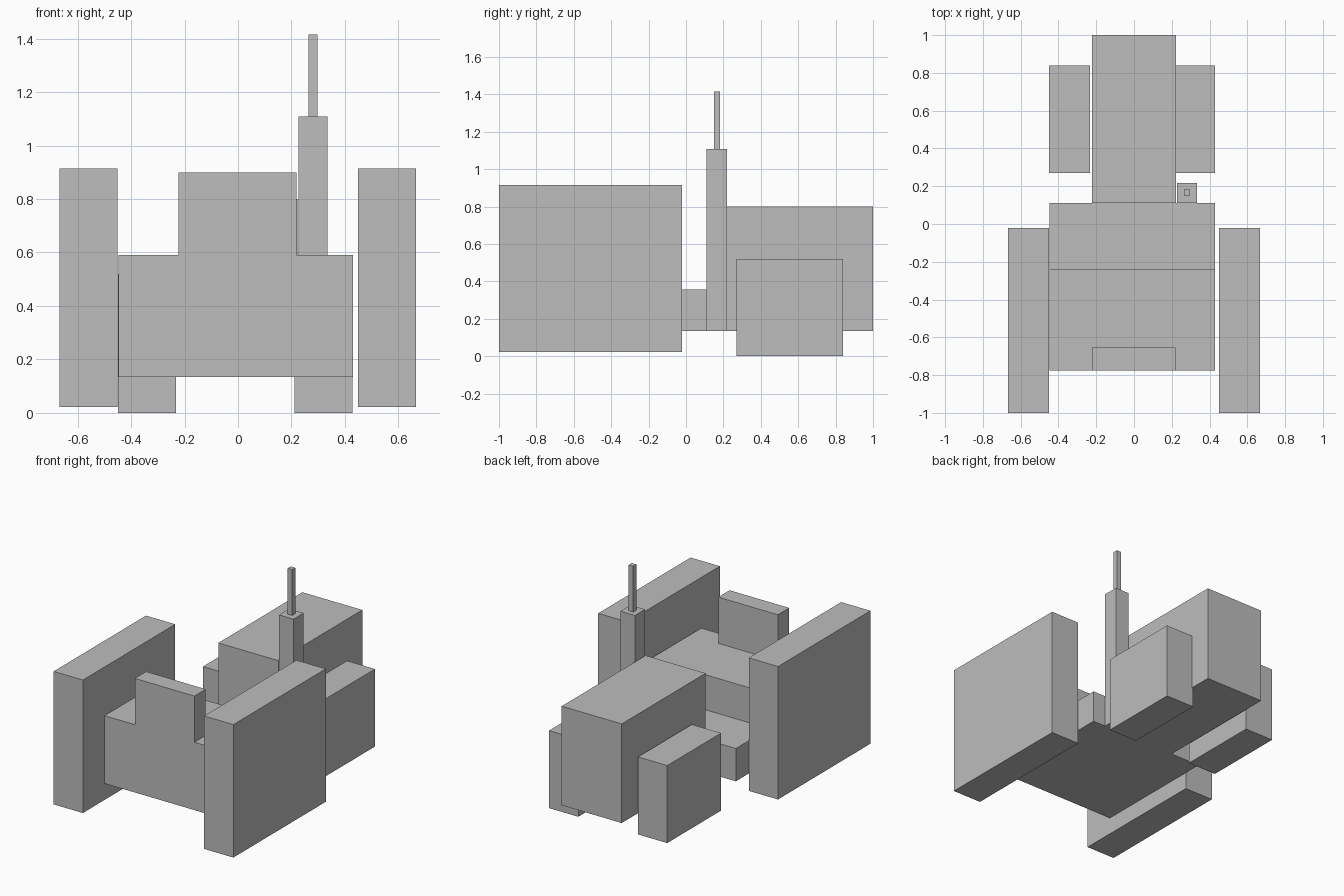
import bpy, bmesh

if "Cube" in bpy.data.objects:
    bpy.data.objects.remove(bpy.data.objects["Cube"], do_unlink=True)

GREY = 0.51
paint = bpy.data.materials.new("plain grey")
paint.use_nodes = True
paint.diffuse_color = (GREY, GREY, GREY, 1)
paint.node_tree.nodes["Principled BSDF"].inputs["Base Color"].default_value = (GREY, GREY, GREY, 1)


def extrude_profile(name, profile, x0, x1):
    """Extrude a (y, z) side profile from x0 to x1."""
    bm = bmesh.new()
    face = bm.faces.new([bm.verts.new((x0, y, z)) for y, z in profile])
    geom = bmesh.ops.extrude_face_region(bm, geom=[face])["geom"]
    moved = [v for v in geom if isinstance(v, bmesh.types.BMVert)]
    bmesh.ops.translate(bm, verts=moved, vec=(x1 - x0, 0, 0))
    bmesh.ops.recalc_face_normals(bm, faces=bm.faces)
    mesh = bpy.data.meshes.new(name)
    bm.to_mesh(mesh)
    bm.free()
    mesh.materials.append(paint)
    obj = bpy.data.objects.new(name, mesh)
    bpy.context.collection.objects.link(obj)
    return obj


def box(name, x, y, z):
    """Box from (min, max) ranges."""
    return extrude_profile(name, [(y[0], z[0]), (y[1], z[0]), (y[1], z[1]), (y[0], z[1])], *x)


BELLY = 0.135
SEAT = 0.59
FLOOR = 0.355
CAB_FRONT, CAB_STEP, CAB_BACK = -0.775, -0.24, 0.11

# Cab: raised seat block stepping down to the foot floor
extrude_profile("cab_body", [(CAB_FRONT, BELLY), (CAB_BACK, BELLY), (CAB_BACK, FLOOR),
                             (CAB_STEP, FLOOR), (CAB_STEP, SEAT), (CAB_FRONT, SEAT)],
                -0.447, 0.43)
box("seat_backrest", (-0.223, 0.219), (CAB_FRONT, -0.655), (SEAT, 0.9))

# Engine hood
box("hood", (-0.223, 0.222), (CAB_BACK, 1), (BELLY, 0.8))

# Exhaust stack and its thin pipe
box("exhaust_stack", (0.227, 0.334), (CAB_BACK, 0.218), (BELLY, 1.108))
box("exhaust_pipe", (0.264, 0.297), (0.15, 0.183), (1.108, 1.415))

# Block wheels: a large pair beside the cab, a small pair beside the hood
for side, large_x, small_x in (("right", -0.668, -0.449), ("left", 0.449, 0.211)):
    box("large_wheel_" + side, (large_x, large_x + 0.217), (-1, -0.021), (0.022, 0.914))
    box("small_wheel_" + side, (small_x, small_x + 0.217), (0.27, 0.84), (0, 0.52))
